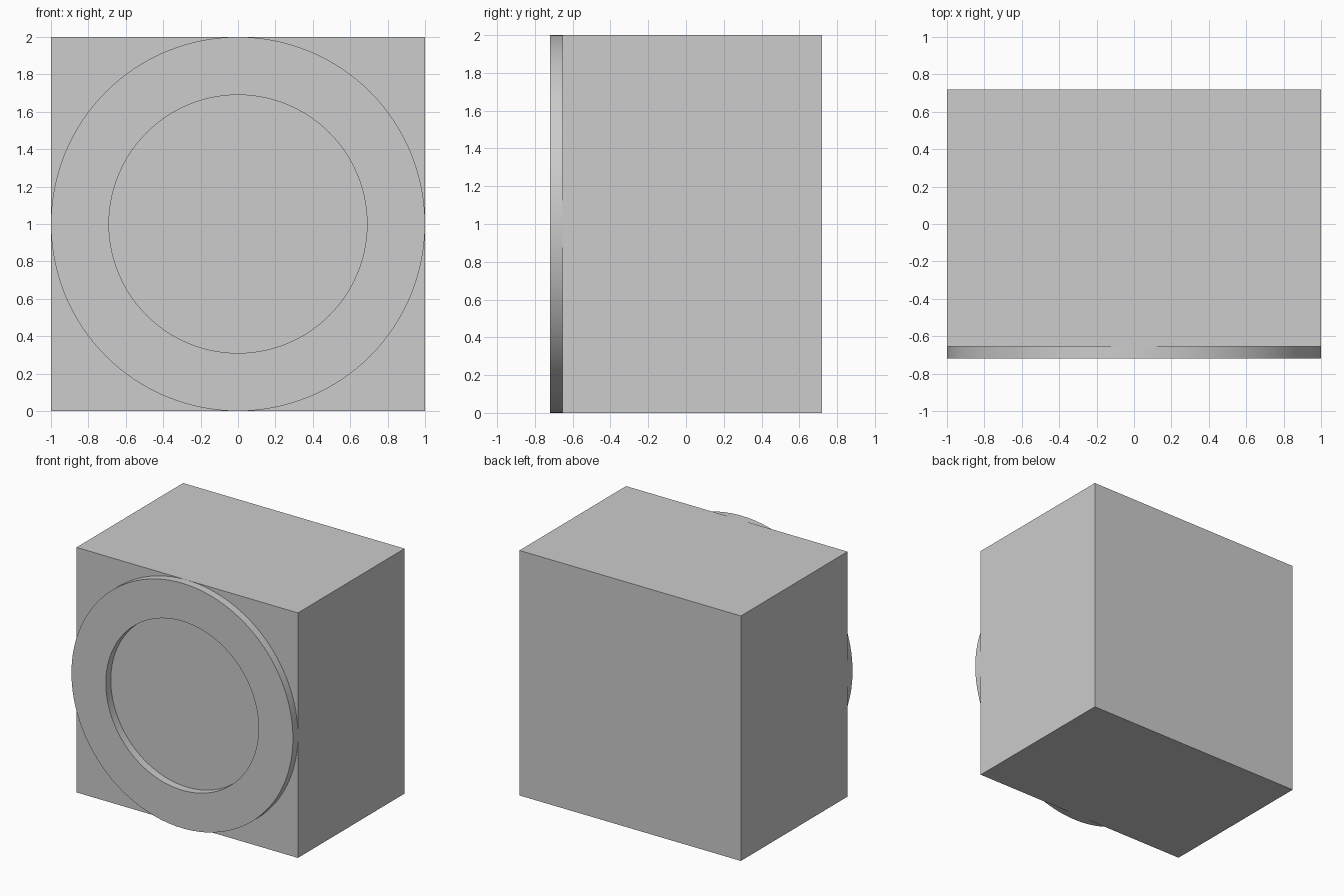
import bpy
import bmesh
import math

if "Cube" in bpy.data.objects:
    bpy.data.objects.remove(bpy.data.objects["Cube"], do_unlink=True)

FRONT, SEAM, BACK = -0.72, -0.655, 0.72
OUTER, INNER, SIDES = 1.0, 0.69, 128

grey = bpy.data.materials.new("light_grey")
grey.use_nodes = True
colour = (0.604, 0.604, 0.604, 1)
grey.diffuse_color = colour
grey.node_tree.nodes["Principled BSDF"].inputs["Base Color"].default_value = colour


def finish(name, bm):
    """Turn a bmesh into a named grey object."""
    bmesh.ops.recalc_face_normals(bm, faces=bm.faces)
    mesh = bpy.data.meshes.new(name)
    bm.to_mesh(mesh)
    bm.free()
    mesh.materials.append(grey)
    obj = bpy.data.objects.new(name, mesh)
    bpy.context.collection.objects.link(obj)
    return obj


# Solid rectangular body
bm = bmesh.new()
bmesh.ops.create_cube(bm, size=1)
bmesh.ops.scale(bm, vec=(2, BACK - SEAM, 2), verts=bm.verts)
bmesh.ops.translate(bm, vec=(0, (BACK + SEAM) / 2, 1), verts=bm.verts)
finish("body", bm)

# Raised flat ring on the front: a rectangular profile swept round the y axis
bm = bmesh.new()
profile = [(INNER, SEAM), (OUTER, SEAM), (OUTER, FRONT), (INNER, FRONT)]
loops = []
for i in range(SIDES):
    a = math.tau * i / SIDES
    loops.append([bm.verts.new((r * math.cos(a), y, 1 + r * math.sin(a)))
                  for r, y in profile])
for i in range(SIDES):
    here, there = loops[i], loops[(i + 1) % SIDES]
    for j in range(1, 4):  # the face against the body stays open
        k = (j + 1) % 4
        bm.faces.new((here[j], here[k], there[k], there[j]))
ring = finish("front_ring", bm)

bpy.ops.object.select_all(action="DESELECT")
ring.select_set(True)
bpy.context.view_layer.objects.active = ring
bpy.ops.object.shade_smooth_by_angle(angle=math.radians(30))
